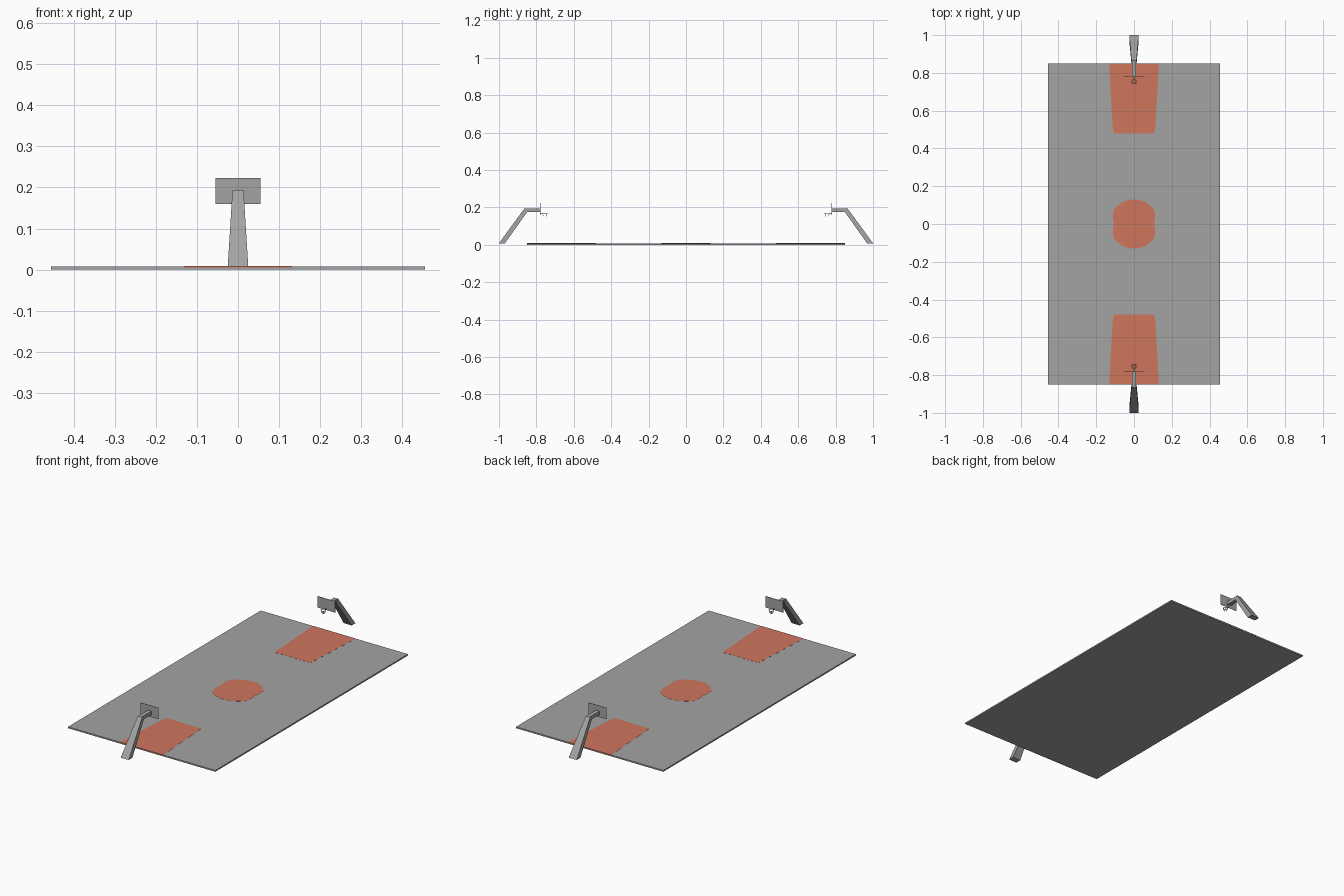
import bpy, bmesh, math

if "Cube" in bpy.data.objects:
    bpy.data.objects.remove(bpy.data.objects["Cube"])


def material(name, rgb):
    m = bpy.data.materials.new(name)
    m.diffuse_color = (*rgb, 1)
    m.use_nodes = True
    m.node_tree.nodes["Principled BSDF"].inputs["Base Color"].default_value = m.diffuse_color
    return m


GREY = material("grey", (0.37, 0.37, 0.37))
ORANGE = material("court_orange", (0.62, 0.18, 0.107))


def finish(name, bm, mat):
    bmesh.ops.recalc_face_normals(bm, faces=bm.faces[:])
    me = bpy.data.meshes.new(name)
    bm.to_mesh(me)
    bm.free()
    me.materials.append(mat)
    ob = bpy.data.objects.new(name, me)
    bpy.context.collection.objects.link(ob)
    return ob


def plate(name, outline, z0, z1, mat):
    """Extrude an xy outline from z0 to z1."""
    bm = bmesh.new()
    face = bm.faces.new([bm.verts.new((x, y, z0)) for x, y in outline])
    ext = bmesh.ops.extrude_face_region(bm, geom=[face])
    for v in ext["geom"]:
        if isinstance(v, bmesh.types.BMVert):
            v.co.z = z1
    return finish(name, bm, mat)


def loft(name, sections, mat):
    """Join rectangles given as (half width, (y, z) upper, (y, z) lower)."""
    bm = bmesh.new()
    rings = [[bm.verts.new(p) for p in ((-w, *a), (w, *a), (w, *b), (-w, *b))]
             for w, a, b in sections]
    for r, s in zip(rings, rings[1:]):
        for i in range(4):
            j = (i + 1) % 4
            bm.faces.new((r[i], r[j], s[j], s[i]))
    bm.faces.new(rings[0])
    bm.faces.new(rings[-1])
    return finish(name, bm, mat)


# Court slab
TOP = 0.008
plate("court", [(-.455, -.85), (.455, -.85), (.455, .85), (-.455, .85)], 0, TOP, GREY)

# Centre circle: flattened at the sides, with a small notch at the middle line
circle = []
for i in range(64):
    a = 2 * math.pi * i / 64
    x = max(-.11, min(.11, .13 * math.cos(a)))
    if i % 32 == 0:
        x *= .93
    circle.append((x, .13 * math.sin(a)))
plate("centre_circle", circle, .005, TOP + .0005, ORANGE)

for side, s in (("front", 1), ("back", -1)):
    # Painted key, tapering toward the middle of the court
    half = [(.132, -.8505), (.112, -.50), (.110, -.487), (.103, -.48)]
    outline = [(x, s * y) for x, y in half] + [(-x, s * y) for x, y in reversed(half)]
    plate(side + "_key", outline, .005, TOP + .0005, ORANGE)

    # Leaning post that bends into a level arm
    loft(side + "_post", [
        (.025, (s * -1.0, .008), (s * -.968, .008)),
        (.0135, (s * -.865, .193), (s * -.850, .174)),
    ], GREY)
    loft(side + "_arm", [
        (.0115, (s * -.865, .193), (s * -.850, .174)),
        (.0115, (s * -.78, .193), (s * -.78, .174)),
    ], GREY)

    # Thin backboard
    loft(side + "_backboard", [
        (.055, (s * -.780, .223), (s * -.780, .160)),
        (.055, (s * -.778, .223), (s * -.778, .160)),
    ], GREY)

    # Rim bracket, rim and net
    loft(side + "_rim_bracket", [
        (.003, (s * -.778, .170), (s * -.778, .166)),
        (.003, (s * -.766, .170), (s * -.766, .166)),
    ], GREY)
    bpy.ops.mesh.primitive_torus_add(major_radius=.0125, minor_radius=.0015,
                                     major_segments=16, minor_segments=6,
                                     location=(0, s * -.754, .168))
    rim = bpy.context.object
    rim.name = side + "_rim"
    rim.data.materials.append(GREY)
    bpy.ops.mesh.primitive_cone_add(vertices=8, radius1=.007, radius2=.0125, depth=.016,
                                    end_fill_type='NOTHING',
                                    location=(0, s * -.754, .159))
    net = bpy.context.object
    net.name = side + "_net"
    net.data.materials.append(GREY)
    wire = net.modifiers.new("strands", 'WIREFRAME')
    wire.thickness = .0015
    wire.use_even_offset = False
